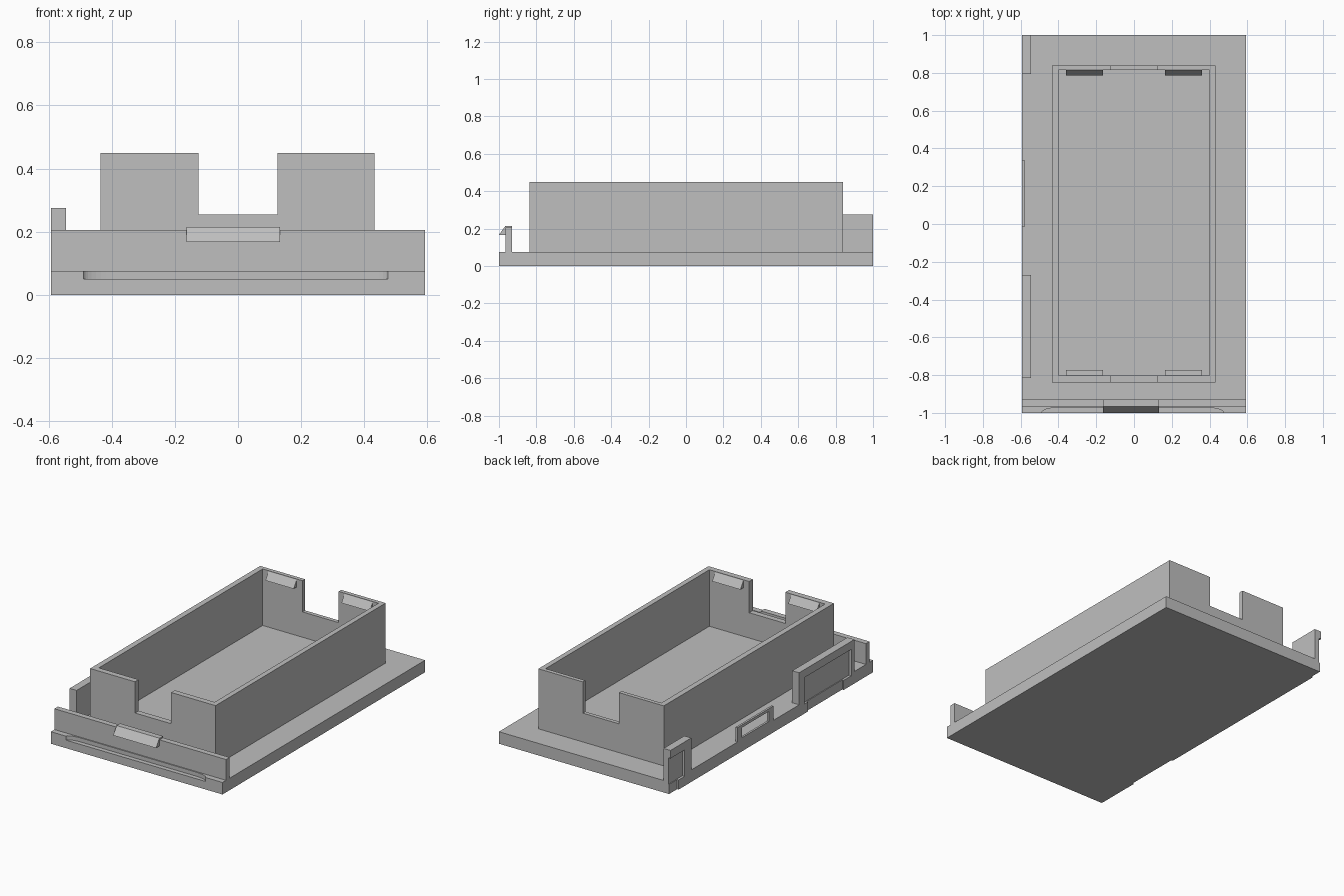
import bpy, math
from mathutils import Vector

if "Cube" in bpy.data.objects:
    bpy.data.objects.remove(bpy.data.objects["Cube"], do_unlink=True)

grey = bpy.data.materials.new("plain grey")
grey.use_nodes = True
tone = (0.52, 0.52, 0.52, 1)
grey.diffuse_color = tone
grey.node_tree.nodes["Principled BSDF"].inputs["Base Color"].default_value = tone


def prism(name, profile, axis, lo, hi):
    """Extrude a 2D profile along an axis; the profile uses the other two axes in order."""
    def place(p, t):
        c = list(p)
        c.insert("xyz".index(axis), t)
        return c
    n = len(profile)
    verts = [place(p, lo) for p in profile] + [place(p, hi) for p in profile]
    faces = [list(range(n)), list(range(n, 2 * n))]
    faces += [[i, (i + 1) % n, n + (i + 1) % n, n + i] for i in range(n)]
    mesh = bpy.data.meshes.new(name)
    mesh.from_pydata(verts, [], faces)
    mesh.materials.append(grey)
    ob = bpy.data.objects.new(name, mesh)
    bpy.context.collection.objects.link(ob)
    # consistent outward normals
    import bmesh
    bm = bmesh.new()
    bm.from_mesh(mesh)
    bmesh.ops.recalc_face_normals(bm, faces=bm.faces)
    bm.to_mesh(mesh)
    bm.free()
    return ob


def box(name, x, y, z):
    return prism(name, [(x[0], y[0]), (x[1], y[0]), (x[1], y[1]), (x[0], y[1])], "z", *z)


def cut(ob, *cutters):
    """Subtract the cutters from an object and bake the result."""
    for c in cutters:
        m = ob.modifiers.new("cut", "BOOLEAN")
        m.operation, m.solver, m.object = "DIFFERENCE", "EXACT", c
    bpy.context.view_layer.update()
    deps = bpy.context.evaluated_depsgraph_get()
    mesh = bpy.data.meshes.new_from_object(ob.evaluated_get(deps))
    ob.modifiers.clear()
    ob.data = mesh


W, TOP, RIM = 0.593, 0.075, 0.45

# base plate and side panels
base = box("base_plate", (-W, W), (-1, 1), (0, TOP))
long_panel = box("long_side_panel", (-W, -0.545), (-0.815, -0.27), (TOP, 0.275))
short_panel = box("short_side_panel", (-W, -0.545), (0.795, 1), (TOP, 0.275))
frame = box("small_side_frame", (-W, -0.58), (-0.015, 0.34), (TOP, 0.165))

# cutters: panel recesses, lower notches, frame window and finger slot
side = (-0.7, -W + 0.015)
long_recess = box("long_recess_cutter", side, (-0.785, -0.325), (0.06, 0.225))
short_recess = box("short_recess_cutter", side, (0.86, 1.1), (0.06, 0.225))
shallow = (-0.7, -W + 0.01)
long_notch = box("long_notch_cutter", shallow, (-0.71, -0.355), (-0.1, 0.065))
short_notch = box("short_notch_cutter", shallow, (0.92, 1.1), (-0.1, 0.065))
window = box("window_cutter", (-0.7, -0.5), (0.03, 0.295), (0.085, 0.148))
arc = [(0.47 - 0.09 * math.sin(a), -1 + 0.028 * (1 - math.cos(a)) ** 0.7)
       for a in [i * math.pi / 16 for i in range(9)]]
arc = [(0.385 + 0.09 * math.cos(a), -1 + 0.028 * math.sin(a))
       for a in [i * math.pi / 16 for i in range(9)]]
slot_profile = ([(0.475, -1.1)] + arc
                + [(-x - 0.015, y) for x, y in reversed(arc)] + [(-0.49, -1.1)])
slot = prism("finger_slot_cutter", slot_profile, "z", 0.05, 0.2)

cut(base, long_recess, short_recess, long_notch, short_notch, slot)
cut(long_panel, long_recess)
cut(short_panel, short_recess)
cut(frame, window)
for c in (long_recess, short_recess, long_notch, short_notch, window, slot):
    bpy.data.objects.remove(c, do_unlink=True)

# open box: end walls with a central gap, side walls and raised floor
L, R, GAP, SILL = -0.435, 0.432, 0.125, 0.255
u_shape = [(L, TOP), (R, TOP), (R, RIM), (GAP, RIM), (GAP, SILL),
           (-GAP, SILL), (-GAP, RIM), (L, RIM)]
prism("front_box_wall", u_shape, "y", -0.838, -0.802)
prism("back_box_wall", u_shape, "y", 0.815, 0.84)
box("right_box_wall", (L, -0.40), (-0.802, 0.815), (TOP, RIM))
box("left_box_wall", (0.40, R), (-0.802, 0.815), (TOP, RIM))
box("box_floor", (-0.40, 0.40), (-0.802, 0.815), (TOP, 0.097))

# front lip with a slightly taller centre
C0, C1, LIP = -0.163, 0.133, 0.205
prism("front_lip", [(-W, TOP), (W, TOP), (W, LIP), (C1, LIP), (C1, 0.215),
                    (C0, 0.215), (C0, LIP), (-W, LIP)], "y", -0.965, -0.93)


# wedge-shaped snap catches
def catch(name, x, wall, tip, low, high):
    prism(name, [(wall, low), (tip, low), (wall, high)], "x", *x)


catch("front_catch", (C0, C1), -0.965, -1, 0.167, 0.215)
for word, x in (("right", (-0.36, -0.165)), ("left", (0.165, 0.36))):
    catch("back_%s_catch" % word, x, 0.815, 0.785, 0.4, 0.445)
    catch("front_%s_catch" % word, x, -0.802, -0.772, 0.4, 0.445)
